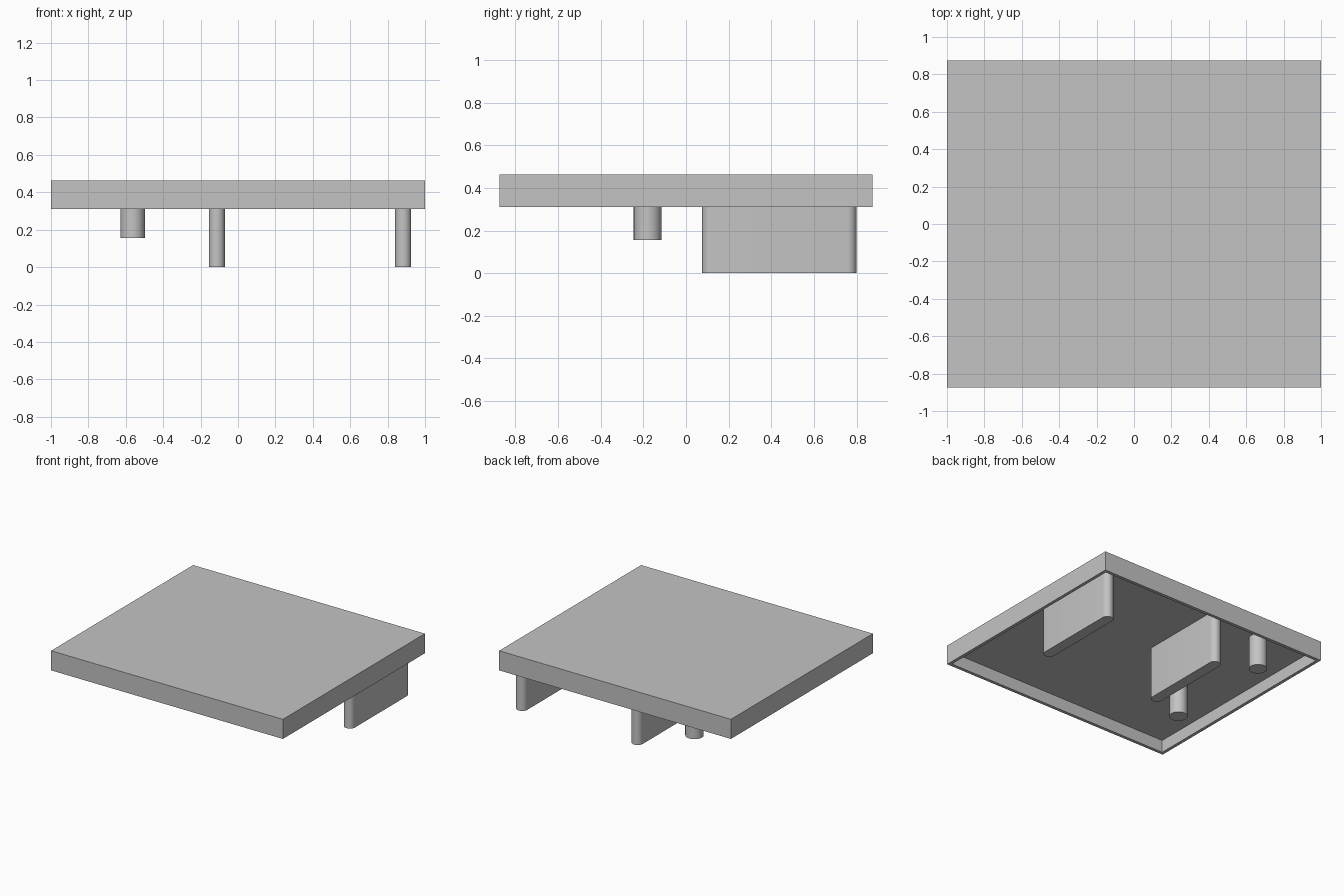
import bpy, bmesh, math
from mathutils import Vector

if "Cube" in bpy.data.objects:
    bpy.data.objects.remove(bpy.data.objects["Cube"], do_unlink=True)

# Plain grey for every part
grey = bpy.data.materials.new("plain_grey")
grey.use_nodes = True
colour = (0.55, 0.55, 0.55, 1)
grey.diffuse_color = colour
grey.node_tree.nodes["Principled BSDF"].inputs["Base Color"].default_value = colour

HALF_X, HALF_Y = 1.0, 0.875
TOP, RIM, CEILING, WALL = 0.463, 0.31, 0.406, 0.035


def finish(bm, name):
    bmesh.ops.recalc_face_normals(bm, faces=bm.faces)
    mesh = bpy.data.meshes.new(name)
    bm.to_mesh(mesh)
    bm.free()
    mesh.materials.append(grey)
    obj = bpy.data.objects.new(name, mesh)
    bpy.context.collection.objects.link(obj)
    return obj


def prism(name, outline, bottom, top):
    """Extrude an outline upward and smooth its rounded sides."""
    bm = bmesh.new()
    base = bm.faces.new([bm.verts.new((x, y, bottom)) for x, y in outline])
    side = bmesh.ops.extrude_face_region(bm, geom=[base])["geom"]
    bmesh.ops.translate(bm, vec=(0, 0, top - bottom),
                        verts=[v for v in side if isinstance(v, bmesh.types.BMVert)])
    obj = finish(bm, name)
    bpy.ops.object.select_all(action="DESELECT")
    obj.select_set(True)
    bpy.context.view_layer.objects.active = obj
    bpy.ops.object.shade_smooth_by_angle(angle=math.radians(30))
    return obj


def rounded_outline(x, y_front, y_back, radius, steps=16):
    """Two half circles joined by straight sides; a circle if the ends meet."""
    points = []
    for centre, start in ((y_back - radius, 0), (y_front + radius, math.pi)):
        for i in range(steps + 1):
            a = start + math.pi * i / steps
            p = Vector((x + radius * math.cos(a), centre + radius * math.sin(a)))
            if all((p - q).length > 1e-5 for q in points):
                points.append(p)
    return points


# Top panel, hollow underneath
bm = bmesh.new()
bmesh.ops.create_cube(bm, size=1)
bmesh.ops.scale(bm, vec=(2 * HALF_X, 2 * HALF_Y, TOP - RIM), verts=bm.verts)
bmesh.ops.translate(bm, vec=(0, 0, (TOP + RIM) / 2), verts=bm.verts)
under = min(bm.faces, key=lambda f: f.calc_center_median().z)
bmesh.ops.inset_region(bm, faces=[under], thickness=WALL)
extruded = bmesh.ops.extrude_discrete_faces(bm, faces=[under])["faces"]
bmesh.ops.translate(bm, vec=(0, 0, CEILING - RIM), verts=extruded[0].verts)
finish(bm, "top_panel")

# Two upright fins with rounded ends
for name, x in (("left_fin", 0.883), ("middle_fin", -0.113)):
    prism(name, rounded_outline(x, 0.075, 0.8, 0.043), 0, CEILING + 0.01)

# Two short round pegs
for name, y in (("front_peg", -0.18), ("back_peg", 0.7)):
    r = 0.065
    prism(name, rounded_outline(-0.563, y - r, y + r, r), 0.155, CEILING + 0.01)
